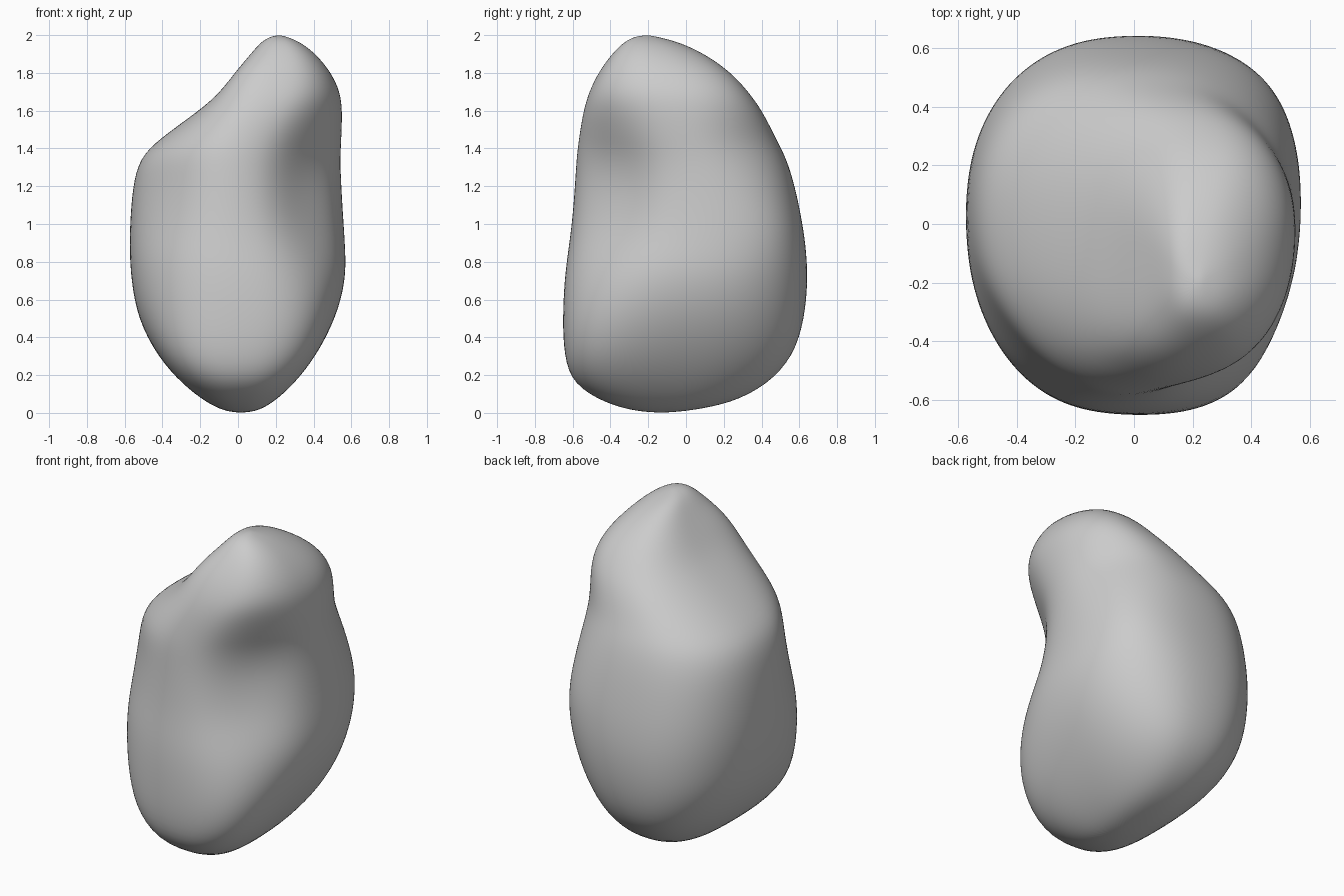
import bpy, bmesh, math
from mathutils import Vector

if "Cube" in bpy.data.objects:
    bpy.data.objects.remove(bpy.data.objects["Cube"])

# Horizontal sections of the boulder: z, x min, x max, y min, y max
SECTIONS = [
    (0.01, -0.07, 0.10, -0.27, 0.01),
    (0.05, -0.16, 0.18, -0.42, 0.24),
    (0.15, -0.29, 0.29, -0.60, 0.44),
    (0.30, -0.43, 0.41, -0.635, 0.58),
    (0.50, -0.54, 0.525, -0.65, 0.635),
    (0.70, -0.57, 0.58, -0.65, 0.65),
    (0.85, -0.58, 0.575, -0.635, 0.64),
    (1.00, -0.58, 0.565, -0.62, 0.62),
    (1.20, -0.57, 0.56, -0.61, 0.58),
    (1.35, -0.535, 0.56, -0.60, 0.535),
    (1.45, -0.435, 0.565, -0.585, 0.485),
    (1.60, -0.20, 0.565, -0.555, 0.41),
    (1.70, -0.08, 0.55, -0.515, 0.335),
    (1.80, 0.00, 0.505, -0.46, 0.25),
    (1.90, 0.075, 0.43, -0.39, 0.13),
    (1.97, 0.13, 0.335, -0.32, -0.01),
    (1.995, 0.18, 0.26, -0.26, -0.14),
]
SIDES = 36
POWER = 2 / 2.35

# Soft pushes: centre, direction, depth, width, height
PUSHES = [
    ((0.44, -0.44, 1.20), (-1, 1, 0), 0.14, 0.32, 0.38),       # front right hollow
    ((0.34, -0.50, 0.33), (1, -1, 0), 0.075, 0.28, 0.25),      # low front right bulge
    ((-0.44, -0.44, 1.20), (1, 1, 0), 0.07, 0.32, 0.28),       # front left flat
    ((-0.30, -0.48, 0.25), (-1, -1, 0), 0.05, 0.26, 0.20),     # low front left bulge
    ((0.02, -0.40, 1.76), (-1, -0.7, 0.4), 0.06, 0.20, 0.17),  # upper front left bulge
    ((0.42, 0.44, 0.98), (1, 1, 0), 0.045, 0.28, 0.22),        # back right bulge
    ((0.44, 0.34, 1.45), (-1, -1, 0), 0.03, 0.28, 0.17),       # back right flat
    ((0.33, 0.02, 1.93), (-1, -1, -1), 0.03, 0.20, 0.15),      # summit back right flat
]


def rounded(v):
    return math.copysign(abs(v) ** POWER, v)


def sculpt(p):
    """Push a point softly near each centre."""
    move = Vector()
    for centre, direction, depth, width, height in PUSHES:
        d = p - Vector(centre)
        fall = math.exp(-(d.x ** 2 + d.y ** 2) / width ** 2 - (d.z / height) ** 2)
        move += Vector(direction).normalized() * depth * fall
    return p + move


# Boulder body lofted through the sections
bm = bmesh.new()
rings = []
for z, x0, x1, y0, y1 in SECTIONS:
    ring = []
    for i in range(SIDES):
        a = math.tau * i / SIDES
        p = Vector(((x0 + x1) / 2 + (x1 - x0) / 2 * rounded(math.cos(a)),
                    (y0 + y1) / 2 + (y1 - y0) / 2 * rounded(math.sin(a)), z))
        ring.append(bm.verts.new(sculpt(p)))
    rings.append(ring)
for low, high in zip(rings, rings[1:]):
    for i in range(SIDES):
        j = (i + 1) % SIDES
        bm.faces.new((low[i], low[j], high[j], high[i]))

# Closed bottom and peak
bottom = bm.verts.new((0.015, -0.13, 0.0))
peak = bm.verts.new((0.22, -0.20, 2.0))
for i in range(SIDES):
    j = (i + 1) % SIDES
    bm.faces.new((bottom, rings[0][j], rings[0][i]))
    bm.faces.new((peak, rings[-1][i], rings[-1][j]))

# Soften the skin slightly
bmesh.ops.smooth_vert(bm, verts=[v for r in rings[2:-2] for v in r], factor=0.3,
                      use_axis_x=True, use_axis_y=True, use_axis_z=False)
bmesh.ops.recalc_face_normals(bm, faces=bm.faces[:])
for f in bm.faces:
    f.smooth = True

mesh = bpy.data.meshes.new("boulder")
bm.to_mesh(mesh)
bm.free()
boulder = bpy.data.objects.new("boulder", mesh)
bpy.context.collection.objects.link(boulder)

stone = bpy.data.materials.new("grey stone")
stone.diffuse_color = (0.6, 0.6, 0.6, 1)
stone.use_nodes = True
stone.node_tree.nodes["Principled BSDF"].inputs["Base Color"].default_value = stone.diffuse_color
mesh.materials.append(stone)

sub = boulder.modifiers.new("smooth surface", 'SUBSURF')
sub.levels = 2
sub.render_levels = 2
